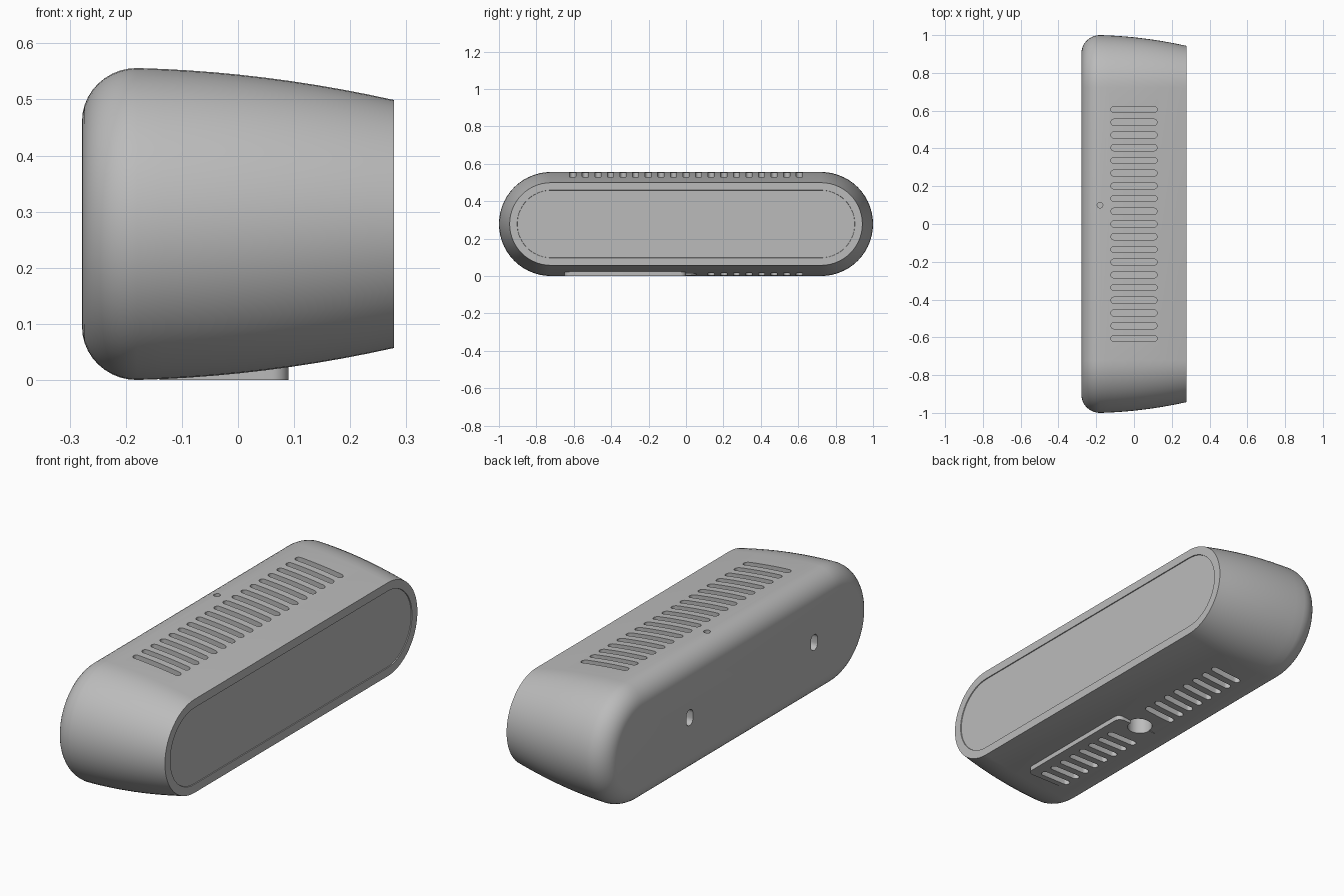
import bpy, bmesh, math
from mathutils import Vector, Matrix

cube = bpy.data.objects.get("Cube")
if cube:
    bpy.data.objects.remove(cube)

MID = 0.278        # mid height, also the largest end radius
STRAIGHT = 0.722   # half length of the straight sides

grey = bpy.data.materials.new("plain_grey")
grey.use_nodes = True
grey.diffuse_color = (0.5, 0.5, 0.5, 1)
grey.node_tree.nodes["Principled BSDF"].inputs["Base Color"].default_value = (0.5, 0.5, 0.5, 1)


def outline(w, h, r, n=8):
    """Rounded rectangle; becomes a capsule or circle when r is half the size."""
    pts = []
    for k, (sx, sy) in enumerate([(1, 1), (-1, 1), (-1, -1), (1, -1)]):
        for i in range(n + 1):
            a = (k + i / n) * math.pi / 2
            pts.append((sx * (w / 2 - r) + r * math.cos(a),
                        sy * (h / 2 - r) + r * math.sin(a)))
    return pts


def loft(bm, rings):
    """Skin a list of matching point rings and cap both ends."""
    loops = [[bm.verts.new(p) for p in ring] for ring in rings]
    for a, b in zip(loops, loops[1:]):
        for i in range(len(a)):
            j = (i + 1) % len(a)
            bm.faces.new((a[i], a[j], b[j], b[i]))
    bm.faces.new(loops[0])
    bm.faces.new(loops[-1])


def prism(bm, pts, centre, depth, axis="Z"):
    """Extrude an outline along an axis, centred on a point."""
    rot = Matrix.Rotation(math.pi / 2, 3, "Y") if axis == "X" else Matrix.Identity(3)
    loft(bm, [[rot @ Vector((a, b, s * depth / 2)) + Vector(centre) for a, b in pts]
              for s in (-1, 1)])


def make(name, bm):
    bmesh.ops.remove_doubles(bm, verts=bm.verts, dist=0.0001)
    bmesh.ops.recalc_face_normals(bm, faces=bm.faces)
    mesh = bpy.data.meshes.new(name)
    bm.to_mesh(mesh)
    bm.free()
    mesh.materials.append(grey)
    ob = bpy.data.objects.new(name, mesh)
    bpy.context.collection.objects.link(ob)
    return ob


# Housing: capsule sections, rounded at the back and tapering to the front panel
profile = []
for i in range(11):
    a = i / 10 * math.pi / 2
    profile.append((-0.18 - 0.098 * math.cos(a), 0.183 + 0.095 * math.sin(a)))
for i in range(1, 11):
    t = i / 10
    profile.append((-0.18 + 0.458 * t, MID - 0.012 * t - 0.045 * t * t))
# Shallow recessed panel inside the front rim
profile += [(0.278, 0.181), (0.274, 0.180)]
bm = bmesh.new()
loft(bm, [[(x, a, b + MID) for a, b in outline(2 * (STRAIGHT + h), 2 * h, h, 14)]
          for x, h in profile])
housing = make("housing", bm)

# Raised plate under one half of the base
bm = bmesh.new()
prism(bm, outline(0.23, 0.65, 0.03), (-0.025, -0.325, 0.02), 0.04)
base_plate = make("base_plate", bm)

# Cutters: vents, socket, indicator hole and wall mounting keyholes
bm = bmesh.new()
for i in range(-9, 10):
    y = i * 0.0673
    prism(bm, outline(0.245, 0.033, 0.0165, 5), (0, y, 0.55), 0.09)
    if abs(i) > 1:
        prism(bm, outline(0.16, 0.033, 0.0165, 5), (-0.04, y, 0), 0.09)
prism(bm, outline(0.112, 0.112, 0.056), (-0.035, 0, 0), 0.2)
prism(bm, outline(0.03, 0.03, 0.015, 4), (-0.18, 0.1, 0.56), 0.05)
for y in (-0.56, 0.37):
    prism(bm, outline(0.075, 0.05, 0.025, 5), (-0.278, y, MID), 0.08, "X")
cutter = make("opening_cutter", bm)
cutter.hide_render = True

# Apply the cuts and smooth the curved surfaces
for ob in (housing, base_plate):
    mod = ob.modifiers.new("openings", "BOOLEAN")
    mod.operation = "DIFFERENCE"
    mod.solver = "EXACT"
    mod.object = cutter
    bpy.ops.object.select_all(action="DESELECT")
    ob.select_set(True)
    bpy.context.view_layer.objects.active = ob
    bpy.ops.object.modifier_apply(modifier=mod.name)
    bpy.ops.object.shade_smooth_by_angle(angle=math.radians(30))
bpy.data.objects.remove(cutter)
